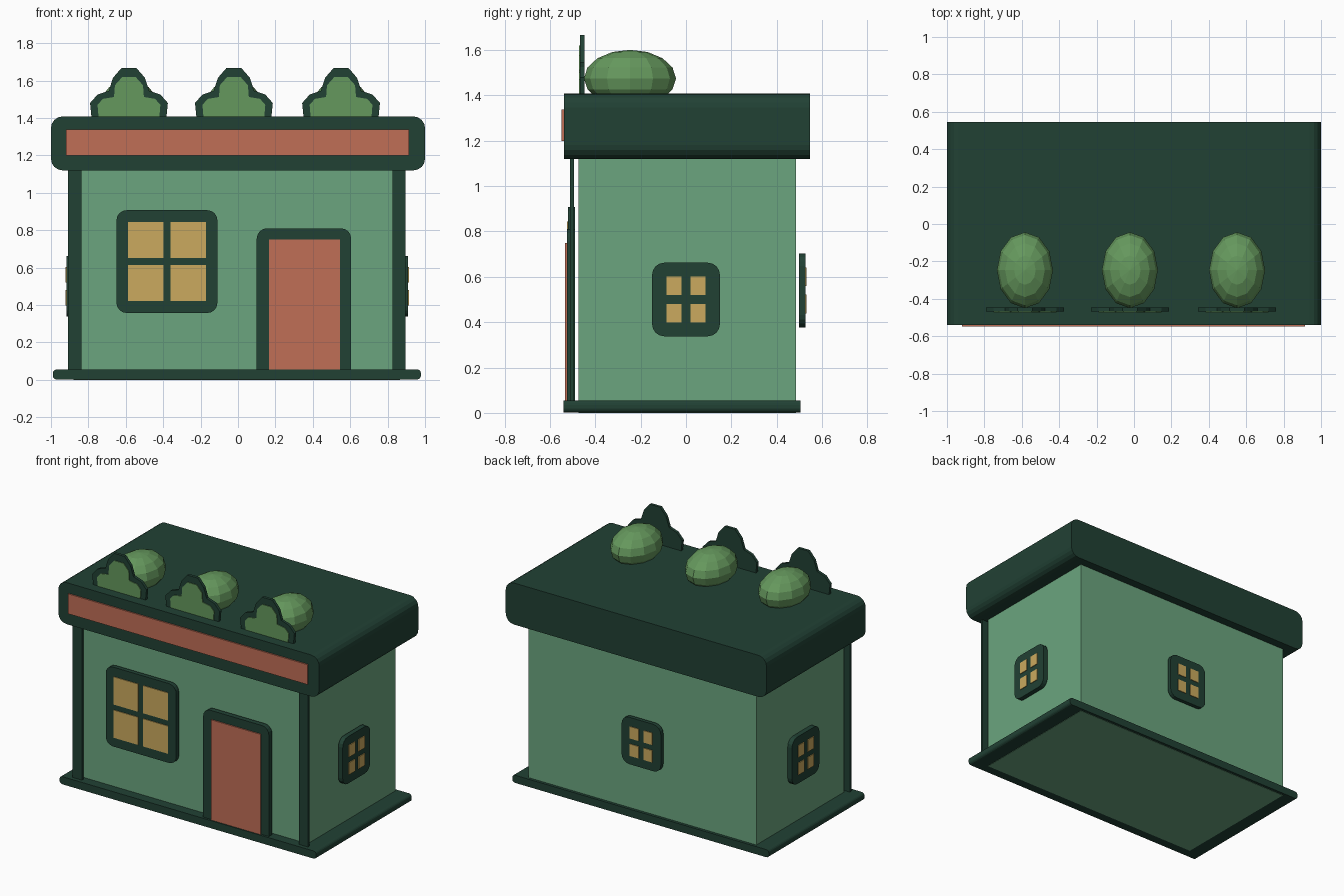
import bpy, bmesh, math
from mathutils import Vector

cube = bpy.data.objects.get("Cube")
if cube:
    bpy.data.objects.remove(cube, do_unlink=True)


def material(name, hex_code):
    def linear(c):
        return c / 12.92 if c <= 0.04045 else ((c + 0.055) / 1.055) ** 2.4
    rgb = [linear(int(hex_code[i:i + 2], 16) / 255) for i in (0, 2, 4)]
    mat = bpy.data.materials.new(name)
    mat.use_nodes = True
    mat.diffuse_color = (*rgb, 1)
    mat.node_tree.nodes["Principled BSDF"].inputs["Base Color"].default_value = (*rgb, 1)
    return mat


WALL = material("wall green", "6BA57F")
TRIM = material("dark green trim", "214134")
CLAY = material("terracotta", "C06E56")
GLASS = material("warm yellow glass", "CBAA5E")
LEAF = material("leaf green", "65985D")


def finish(name, bm, mat):
    bmesh.ops.recalc_face_normals(bm, faces=bm.faces)
    mesh = bpy.data.meshes.new(name)
    bm.to_mesh(mesh)
    bm.free()
    mesh.materials.append(mat)
    obj = bpy.data.objects.new(name, mesh)
    bpy.context.collection.objects.link(obj)
    return obj


def prism(name, outline, a, b, mat, axis="y"):
    """Extrude a (horizontal, z) outline from a to b along x or y."""
    bm = bmesh.new()
    put = (lambda u, z, d: (u, d, z)) if axis == "y" else (lambda u, z, d: (d, u, z))
    rings = [[bm.verts.new(put(u, z, d)) for u, z in outline] for d in (a, b)]
    n = len(outline)
    for ring in rings:
        bm.faces.new(ring)
    for i in range(n):
        j = (i + 1) % n
        bm.faces.new((rings[0][i], rings[0][j], rings[1][j], rings[1][i]))
    return finish(name, bm, mat)


def rounded(u0, u1, z0, z1, r, bottom=True, steps=4):
    """Rectangle with rounded corners; the bottom pair may stay square."""
    points = []
    corners = ((u1, z1, -1, -1), (u0, z1, 1, -1), (u0, z0, 1, 1), (u1, z0, -1, 1))
    for k, (u, z, su, sz) in enumerate(corners):
        if r == 0 or (k > 1 and not bottom):
            points.append((u, z))
            continue
        for i in range(steps + 1):
            t = math.pi / 2 * (k + i / steps)
            points.append((u + su * r + r * math.cos(t), z + sz * r + r * math.sin(t)))
    return points


def box(name, u0, u1, z0, z1, a, b, mat, axis="y"):
    return prism(name, rounded(u0, u1, z0, z1, 0), a, b, mat, axis)


def window(name, u, z, size, pane, bar, back, front, axis):
    """Rounded frame with four slightly raised panes."""
    w, h = size[0] / 2, size[1] / 2
    prism(name + "_frame", rounded(u - w, u + w, z - h, z + h, 0.055), back, front, TRIM, axis)
    lift = 0.005 if front > back else -0.005
    for i, su in enumerate((-1, 1)):
        for j, sz in enumerate((-1, 1)):
            cu, cz = u + su * (pane[0] + bar) / 2, z + sz * (pane[1] + bar) / 2
            box(f"{name}_pane_{i * 2 + j + 1}", cu - pane[0] / 2, cu + pane[0] / 2,
                cz - pane[1] / 2, cz + pane[1] / 2, front, front + lift, GLASS, axis)


# Building shell
box("walls", -0.88, 0.866, 0, 1.2, -0.473, 0.486, WALL)
prism("base_slab", rounded(-0.99, 0.978, 0.002, 0.055, 0.02), -0.54, 0.506, TRIM)
prism("roof_slab", rounded(-1, 1, 1.12, 1.408, 0.062), -0.539, 0.546, TRIM)
box("sign_board", -0.92, 0.915, 1.2, 1.338, -0.548, -0.539, CLAY)

# Front posts
box("right_post", -0.91, -0.838, 0.05, 1.13, -0.512, -0.495, TRIM)
box("left_post", 0.825, 0.895, 0.05, 1.13, -0.512, -0.495, TRIM)

# Door
prism("door_frame", rounded(0.1, 0.605, 0.05, 0.81, 0.055, bottom=False), -0.525, -0.49, TRIM)
box("door", 0.165, 0.545, 0.05, 0.75, -0.533, -0.525, CLAY)

# Windows
window("front_window", -0.38, 0.632, (0.54, 0.55), (0.19, 0.192), 0.038, -0.49, -0.52, "y")
small = ((0.3, 0.325), (0.067, 0.083), 0.038)
window("right_window", 0, 0.5, *small, -0.885, -0.918, "x")
window("left_window", 0, 0.5, *small, 0.875, 0.908, "x")
window("back_window", -0.025, 0.54, *small, 0.499, 0.526, "y")

# Rooftop bushes, each with a leafy cutout in front
outer = [(0.2, 1.4), (0.208, 1.48), (0.168, 1.525), (0.108, 1.545), (0.085, 1.615), (0.04, 1.667)]
inner = [(0.163, 1.409), (0.168, 1.47), (0.14, 1.502), (0.08, 1.512), (0.075, 1.575), (0.035, 1.62)]


def mirrored(half, cx):
    return [(cx + u, z) for u, z in half] + [(cx - u, z) for u, z in reversed(half)]


for i, cx in enumerate((-0.583, -0.022, 0.551), 1):
    prism(f"bush_cutout_{i}", mirrored(outer, cx), -0.467, -0.447, TRIM)
    prism(f"bush_cutout_leaf_{i}", mirrored(inner, cx), -0.472, -0.467, LEAF)
    bm = bmesh.new()
    bmesh.ops.create_uvsphere(bm, u_segments=12, v_segments=8, radius=1)
    bmesh.ops.scale(bm, vec=Vector((0.15, 0.203, 0.126)), verts=bm.verts)
    bmesh.ops.translate(bm, vec=Vector((cx, -0.247, 1.475)), verts=bm.verts)
    finish(f"bush_{i}", bm, LEAF)
